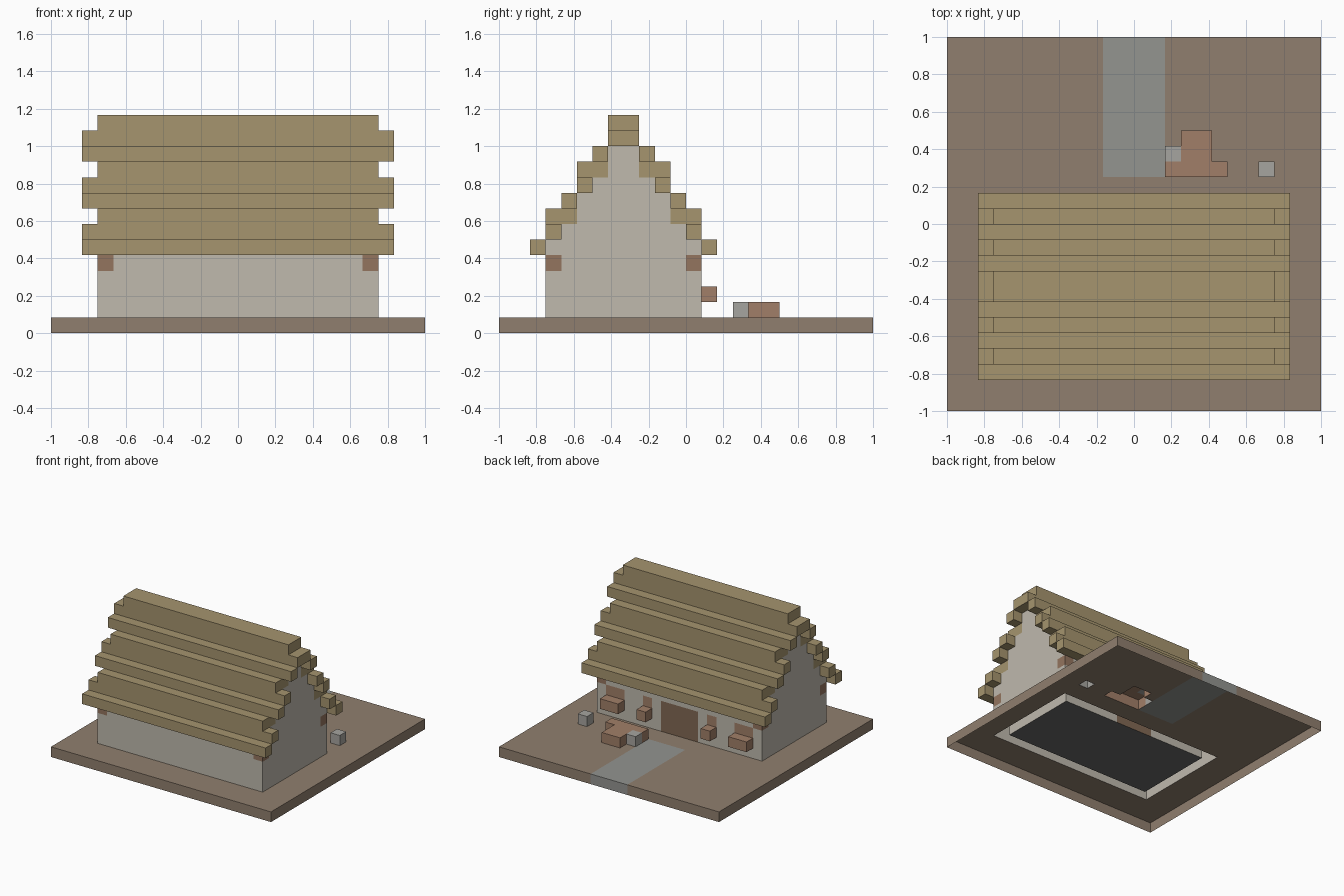
import bpy, bmesh
from mathutils import Vector

if "Cube" in bpy.data.objects:
    bpy.data.objects.remove(bpy.data.objects["Cube"])

U = 1 / 12          # edge of one block
cells = {}          # block position -> part name


def fill(part, x0, x1, y0, y1, z0, z1):
    """Fill a box of blocks, replacing whatever is there."""
    for x in range(x0, x1):
        for y in range(y0, y1):
            for z in range(z0, z1):
                cells[x, y, z] = part


# ground slab with the path and the house floor set into it
fill("ground", -12, 12, -12, 12, 0, 1)
fill("path", -2, 2, 3, 12, 0, 1)
fill("house_floor", -8, 8, -8, 0, 0, 1)

# long walls, and end walls stepping up into gables
for y in (-9, 0):
    fill("walls", -9, 9, y, y + 1, 1, 6)
gable = [(1, 6, 5), (6, 7, 4), (7, 9, 3), (9, 10, 2), (10, 12, 1)]
for x in (-9, 8):
    for z0, z1, half in gable:
        fill("walls", x, x + 1, -4 - half, -4 + half, z0, z1)
    for y in (-9, 0):
        fill("corner_beams", x, x + 1, y, y + 1, 4, 5)

# thatch rows: y, height, half length; mirrored about the ridge
rows = [(1, 5, 10), (0, 6, 10), (0, 7, 9), (-1, 7, 9), (-1, 8, 10),
        (-2, 9, 10), (-2, 10, 9), (-3, 10, 9), (-3, 11, 10),
        (-4, 12, 10), (-4, 13, 9)]
for y, z, half in rows:
    for yy in (y, -9 - y):
        fill("roof", -half, half, yy, yy + 1, z, z + 1)

# door, windows and window boxes on the back wall
fill("door", -2, 2, 0, 1, 1, 4)
for x0, x1 in ((6, 8), (3, 4), (-4, -3), (-8, -6)):
    fill("windows", x0, x1, 0, 1, 3, 4)
    fill("window_boxes", x0, x1, 1, 2, 2, 3)

# yard clutter: bench, table and two stone blocks
fill("bench", 2, 6, 3, 4, 1, 2)
fill("table", 3, 5, 4, 6, 1, 2)
fill("stones", 2, 3, 4, 5, 1, 2)
fill("stones", 8, 9, 3, 4, 1, 2)

colors = {
    "ground": (143, 126, 110), "path": (146, 147, 143),
    "house_floor": (105, 105, 105), "walls": (190, 184, 172),
    "corner_beams": (146, 116, 95), "roof": (164, 147, 110),
    "door": (128, 104, 84), "windows": (160, 126, 104),
    "window_boxes": (160, 126, 104), "bench": (160, 126, 104),
    "table": (160, 126, 104), "stones": (165, 163, 158),
}


def build(part):
    """Mesh the exposed block sides of one part (underside stays open)."""
    bm = bmesh.new()
    verts = {}

    def vert(p):
        key = tuple(round(c) for c in p)
        if key not in verts:
            verts[key] = bm.verts.new(Vector(key) * U)
        return verts[key]

    for pos, name in cells.items():
        if name != part:
            continue
        for axis in range(3):
            for sign in (-1, 1):
                n = Vector((0, 0, 0))
                n[axis] = sign
                near = tuple(int(a + b) for a, b in zip(pos, n))
                if near in cells or near[2] < 0:
                    continue
                a = Vector((0, 0, 0))
                a[(axis + 1) % 3] = 0.5
                b = n.cross(a)
                c = Vector(pos) + Vector((0.5, 0.5, 0.5)) + n * 0.5
                bm.faces.new([vert(c + d) for d in (a + b, b - a, -a - b, a - b)])
    mesh = bpy.data.meshes.new(part)
    bm.normal_update()
    bm.to_mesh(mesh)
    bm.free()
    mat = bpy.data.materials.new(part)
    mat.diffuse_color = [(c / 255) ** 2.2 for c in colors[part]] + [1]
    mat.use_nodes = True
    mat.node_tree.nodes["Principled BSDF"].inputs["Base Color"].default_value = mat.diffuse_color
    mesh.materials.append(mat)
    bpy.context.collection.objects.link(bpy.data.objects.new(part, mesh))


for part in colors:
    build(part)
